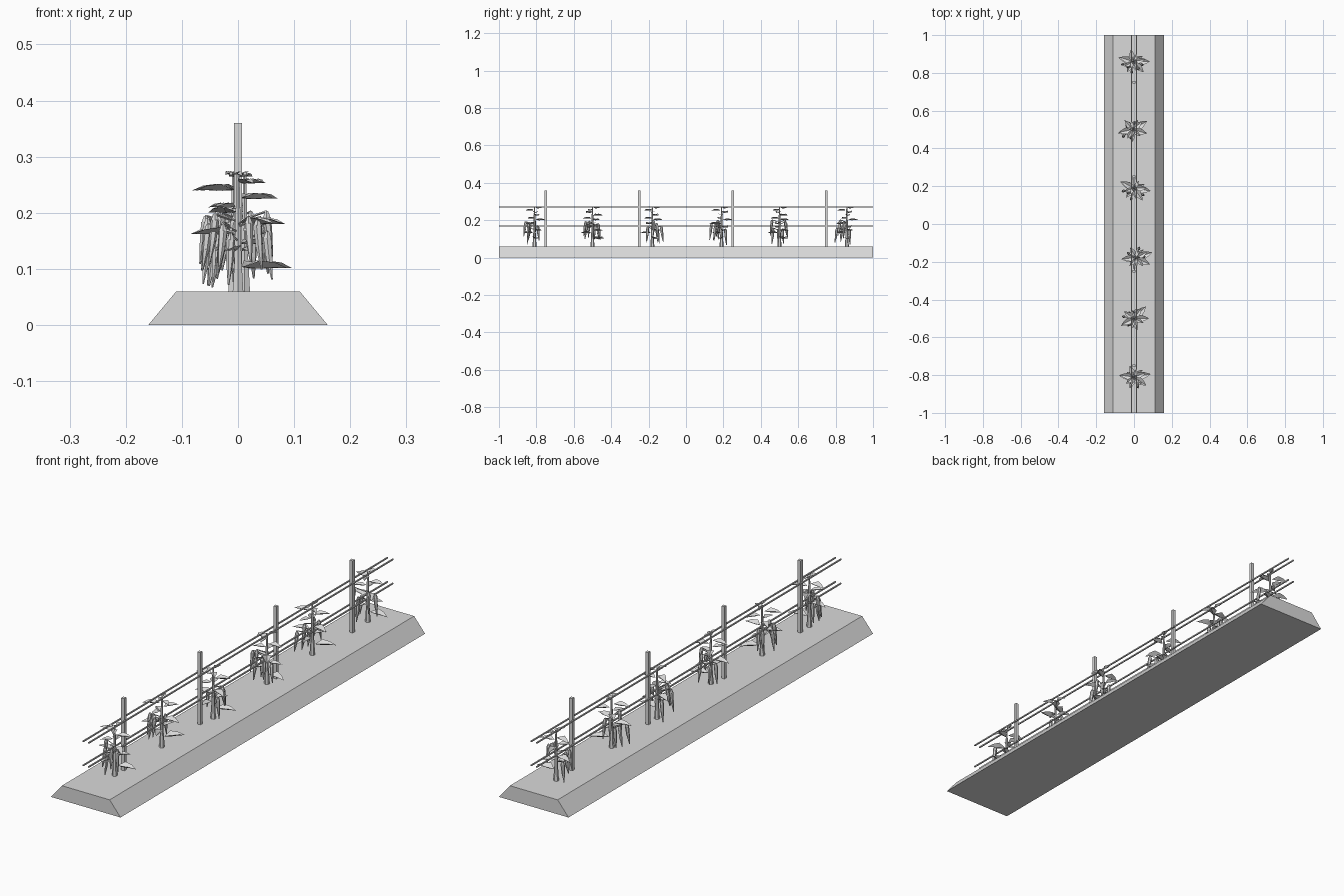
import bpy, bmesh, math, random
from mathutils import Vector, Matrix

cube = bpy.data.objects.get("Cube")
if cube:
    bpy.data.objects.remove(cube, do_unlink=True)
random.seed(4)

grey = bpy.data.materials.new("plain_grey")
grey.use_nodes = True
grey.diffuse_color = (0.7, 0.7, 0.7, 1)
bsdf = next(n for n in grey.node_tree.nodes if n.type == 'BSDF_PRINCIPLED')
bsdf.inputs["Base Color"].default_value = grey.diffuse_color


def finish(bm, name):
    mesh = bpy.data.meshes.new(name)
    bm.to_mesh(mesh)
    bm.free()
    mesh.materials.append(grey)
    obj = bpy.data.objects.new(name, mesh)
    bpy.context.collection.objects.link(obj)
    return obj


def box(name, center, size):
    bm = bmesh.new()
    bmesh.ops.create_cube(bm, size=1, matrix=Matrix.Translation(center) @ Matrix.Diagonal((*size, 1)))
    return finish(bm, name)


def taper(bm, a, b, ra, rb, sides=6):
    """Tapered rod from a to b."""
    a, b = Vector(a), Vector(b)
    turn = (b - a).to_track_quat('Z', 'Y').to_matrix().to_4x4()
    bmesh.ops.create_cone(bm, cap_ends=True, segments=sides, radius1=ra, radius2=rb,
                          depth=(b - a).length, matrix=Matrix.Translation((a + b) / 2) @ turn)


def polar(angle, r, z):
    return Vector((r * math.cos(angle), r * math.sin(angle), z))


def leaf(bm, z, angle, length):
    """Folded pointed leaf with raised edges and a drooping tip."""
    out = polar(angle, 1, 0)
    side = polar(angle + math.pi / 2, 1, 0)
    up = Vector((0, 0, 1))
    half = length * 0.24

    def point(along, across, height):
        return bm.verts.new(out * along * length + side * across * half + up * (z + height * length))
    mid = [point(0.1, 0, -0.02), point(0.42, 0, -0.05), point(0.72, 0, -0.03), point(1, 0, -0.04)]
    for s in (1, -1):
        edge = [point(0.4, s, 0.11), point(0.72, s * 0.62, 0.07)]
        bm.faces.new((mid[0], mid[1], edge[0]))
        bm.faces.new((mid[1], mid[2], edge[1], edge[0]))
        bm.faces.new((mid[2], mid[3], edge[1]))


# Raised soil bed with sloping long sides
bed = box("soil_bed", (0, 0, 0.03), (0.32, 2, 0.06))
for v in bed.data.vertices:
    if v.co.z > 0.03:
        v.co.x *= 0.11 / 0.16

# Trellis posts and paired wires
for i in range(4):
    box(f"trellis_post_{i + 1}", (0, -0.75 + i * 0.5, 0.21), (0.014, 0.014, 0.30))
for level, z in (("lower", 0.17), ("upper", 0.27)):
    for side, x in (("right", -0.0125), ("left", 0.0125)):
        box(f"{level}_wire_{side}", (x, 0, z), (0.005, 2, 0.005))

# Leaf height, compass angle and length, from bottom to top
LEAVES = [(.105, 10, .09), (.135, 250, .065), (.147, 40, .06), (.165, 175, .08),
          (.183, 325, .08), (.203, 110, .065), (.212, 220, .055), (.228, 20, .068),
          (.243, 172, .075), (.255, 300, .055), (.266, 75, .045), (.27, 255, .04)]

# Plant position, turn and main direction of its hanging pods
PLANTS = [(0, -.81, 0, 235), (0, -.5, 35, 180), (.012, -.18, 10, 60),
          (0, .19, -20, 240), (-.008, .5, 20, 170), (-.005, .86, -10, 250)]

for n, (px, py, turn, pod_dir) in enumerate(PLANTS, 1):
    # Tapered stem
    bm = bmesh.new()
    taper(bm, (0, 0, .058), (0, 0, .12), .011, .007)
    taper(bm, (0, 0, .12), (0, 0, .268), .007, .003)
    stem = finish(bm, f"plant_{n}_stem")

    # Spiral of leaves
    bm = bmesh.new()
    for z, angle, length in LEAVES:
        leaf(bm, z, math.radians(angle + turn), length)
    leaves = finish(bm, f"plant_{n}_leaves")

    # Long pods hanging from thin stalks
    bm = bmesh.new()
    for k in range(6):
        angle = math.radians(pod_dir + (k - 2.5) * 34 + random.uniform(-8, 8))
        r = random.uniform(.03, .058)
        top = random.uniform(.145, .195)
        length = random.uniform(.07, .085)
        taper(bm, polar(angle, .003, top - .005), polar(angle, r, top + .008), .002, .002, 4)
        taper(bm, polar(angle, r, top + .008), polar(angle, r, top - .004), .003, .008)
        taper(bm, polar(angle, r, top - .004), polar(angle, r + .004, top - length * .5), .008, .0065)
        taper(bm, polar(angle, r + .004, top - length * .5), polar(angle, r + .01, top - length), .0065, .0015)
    pods = finish(bm, f"plant_{n}_pods")

    for part in (stem, leaves, pods):
        part.location = (px, py, 0)
